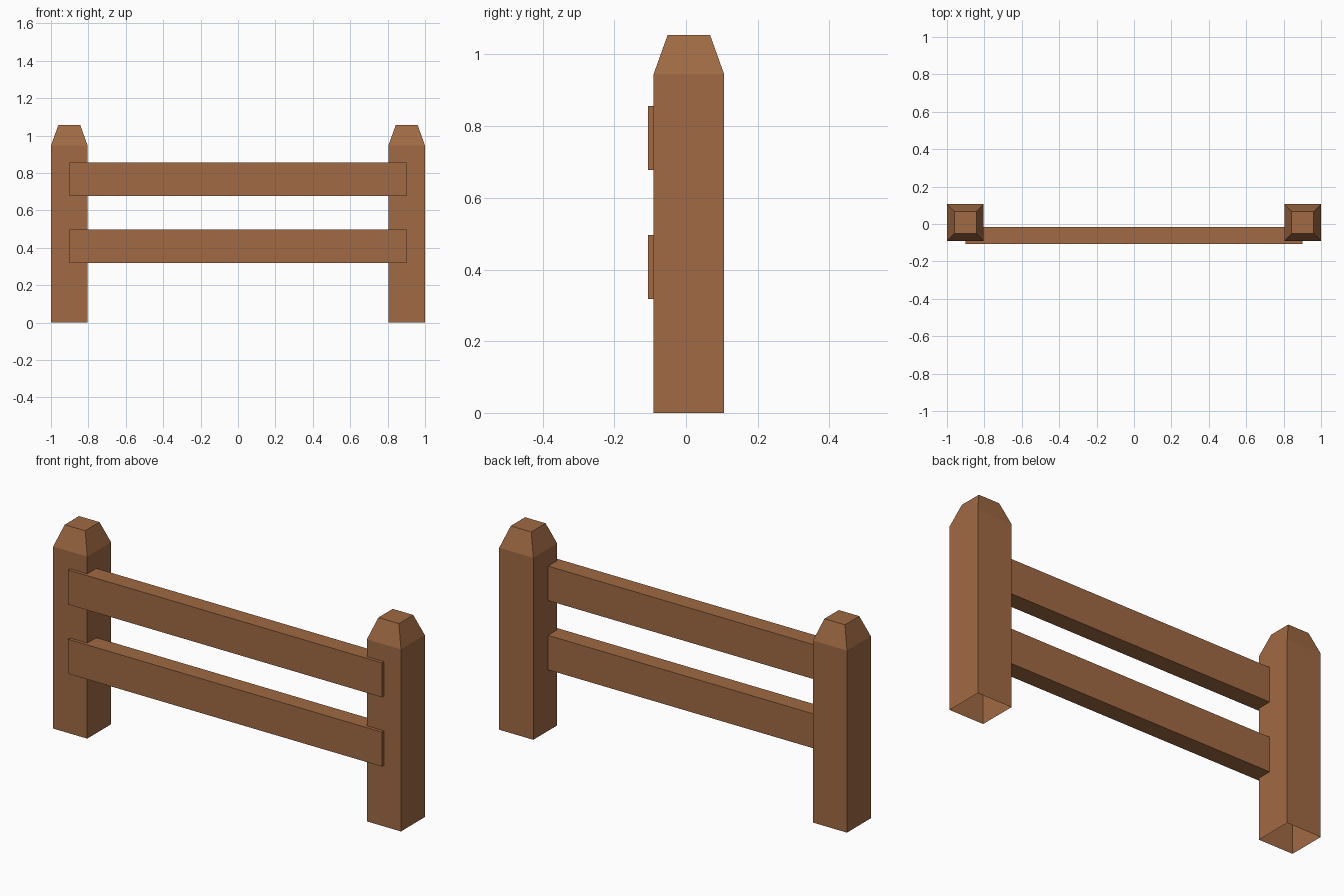
import bpy
import bmesh

cube = bpy.data.objects.get("Cube")
if cube:
    bpy.data.objects.remove(cube, do_unlink=True)

wood = bpy.data.materials.new("brown_wood")
wood.use_nodes = True
colour = (0.352, 0.144, 0.056, 1)
wood.diffuse_color = colour
wood.node_tree.nodes["Principled BSDF"].inputs["Base Color"].default_value = colour


def finish(name, bm):
    bmesh.ops.recalc_face_normals(bm, faces=bm.faces)
    mesh = bpy.data.meshes.new(name)
    bm.to_mesh(mesh)
    bm.free()
    mesh.materials.append(wood)
    obj = bpy.data.objects.new(name, mesh)
    bpy.context.collection.objects.link(obj)
    return obj


def ring(bm, x, y, half, z):
    corners = ((-1, -1), (1, -1), (1, 1), (-1, 1))
    return [bm.verts.new((x + half * i, y + half * j, z)) for i, j in corners]


# Square posts, open underneath, with a tapered flat-topped cap
def post(name, x, y=0.008):
    bm = bmesh.new()
    rings = [ring(bm, x, y, half, z)
             for half, z in ((0.098, 0), (0.098, 0.946), (0.059, 1.055))]
    for low, high in zip(rings, rings[1:]):
        for i in range(4):
            j = (i + 1) % 4
            bm.faces.new((low[i], low[j], high[j], high[i]))
    bm.faces.new(rings[-1])
    finish(name, bm)


# Long boards set into the front of the posts
def rail(name, z):
    bm = bmesh.new()
    bmesh.ops.create_cube(bm, size=1)
    bmesh.ops.scale(bm, vec=(1.804, 0.091, 0.179), verts=bm.verts)
    finish(name, bm).location = (0, -0.061, z)


post("left_post", 0.902)
post("right_post", -0.902)
rail("lower_rail", 0.407)
rail("upper_rail", 0.767)
